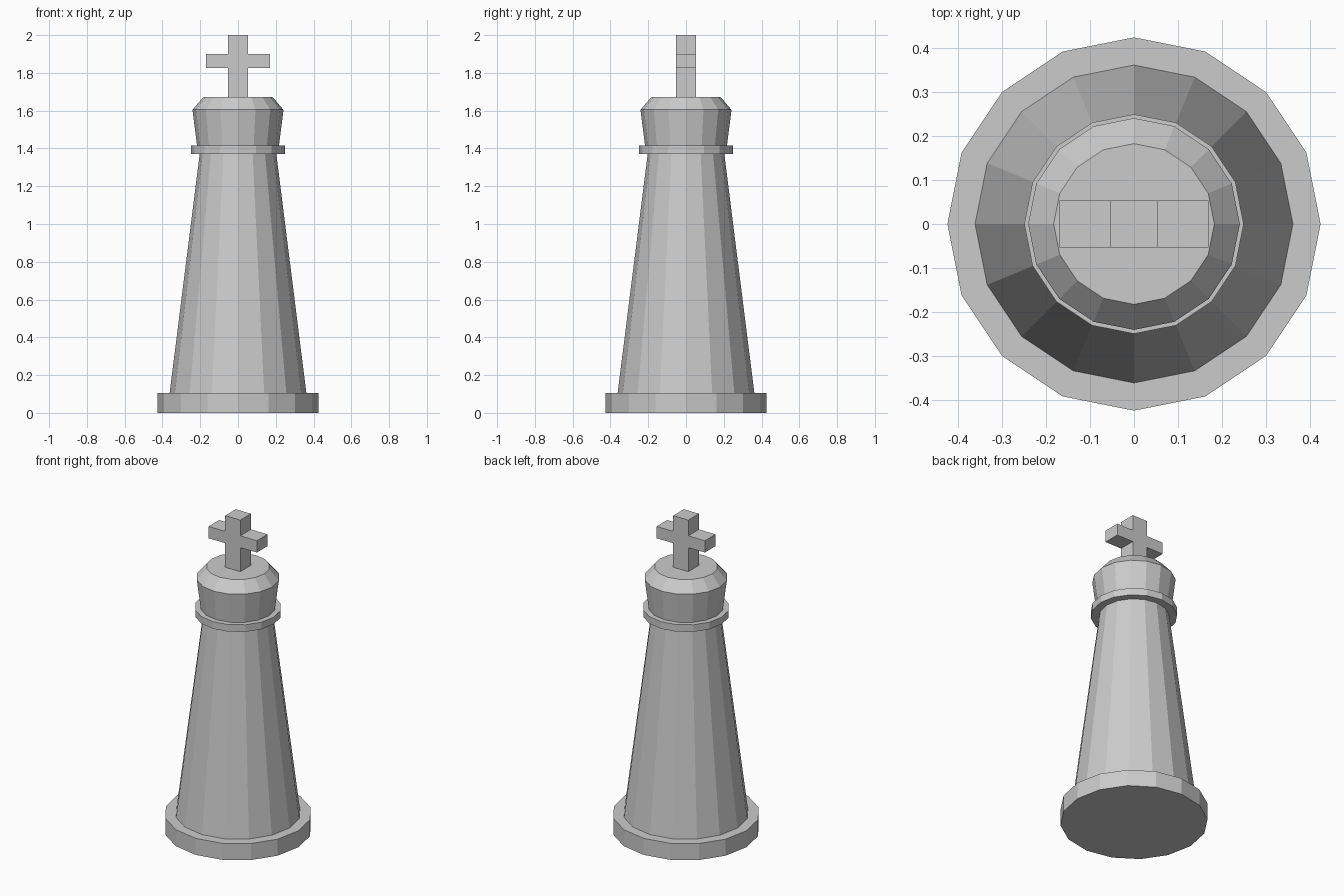
import bpy, bmesh, math

if "Cube" in bpy.data.objects:
    bpy.data.objects.remove(bpy.data.objects["Cube"])

SIDES = 16


def finish(name, bm):
    bmesh.ops.recalc_face_normals(bm, faces=bm.faces)
    mesh = bpy.data.meshes.new(name)
    bm.to_mesh(mesh)
    bm.free()
    obj = bpy.data.objects.new(name, mesh)
    bpy.context.collection.objects.link(obj)
    return obj


def lathe(name, profile, cap_bottom=False, cap_top=False):
    """Spin (radius, z) points into a flat-sided shell."""
    bm = bmesh.new()
    rings = []
    for r, z in profile:
        rings.append([bm.verts.new((r * math.cos(math.tau * i / SIDES),
                                    r * math.sin(math.tau * i / SIDES), z))
                      for i in range(SIDES)])
    for a, b in zip(rings, rings[1:]):
        for i in range(SIDES):
            j = (i + 1) % SIDES
            bm.faces.new((a[i], a[j], b[j], b[i]))
    if cap_bottom:
        bm.faces.new(rings[0][::-1])
    if cap_top:
        bm.faces.new(rings[-1])
    obj = finish(name, bm)
    # shells are open where they meet, so make sure faces point outward
    mesh = obj.data
    side = max(mesh.polygons, key=lambda p: p.center.xy.length)
    if side.normal.xy.dot(side.center.xy) < 0:
        mesh.flip_normals()
    return obj


# Turned parts, each starting where the one below ends
lathe("base", [(0.425, 0), (0.425, 0.105), (0.362, 0.105)], cap_bottom=True)
lathe("body", [(0.362, 0.105), (0.203, 1.37)])
lathe("collar", [(0.203, 1.37), (0.25, 1.37), (0.25, 1.415), (0.217, 1.415)])
lathe("head", [(0.217, 1.415), (0.241, 1.605), (0.183, 1.672)], cap_top=True)

# Cross finial: half outline mirrored, then extruded front to back
W, ARM = 0.053, 0.17
half = [(W, 1.672), (W, 1.825), (ARM, 1.825), (ARM, 1.9), (W, 1.9), (W, 2.0)]
outline = half + [(-x, z) for x, z in reversed(half)]
bm = bmesh.new()
face = bm.faces.new([bm.verts.new((x, -W, z)) for x, z in outline])
ext = bmesh.ops.extrude_face_region(bm, geom=[face], use_keep_orig=True)
moved = [g for g in ext["geom"] if isinstance(g, bmesh.types.BMVert)]
bmesh.ops.translate(bm, verts=moved, vec=(0, 2 * W, 0))
finish("cross", bm)
